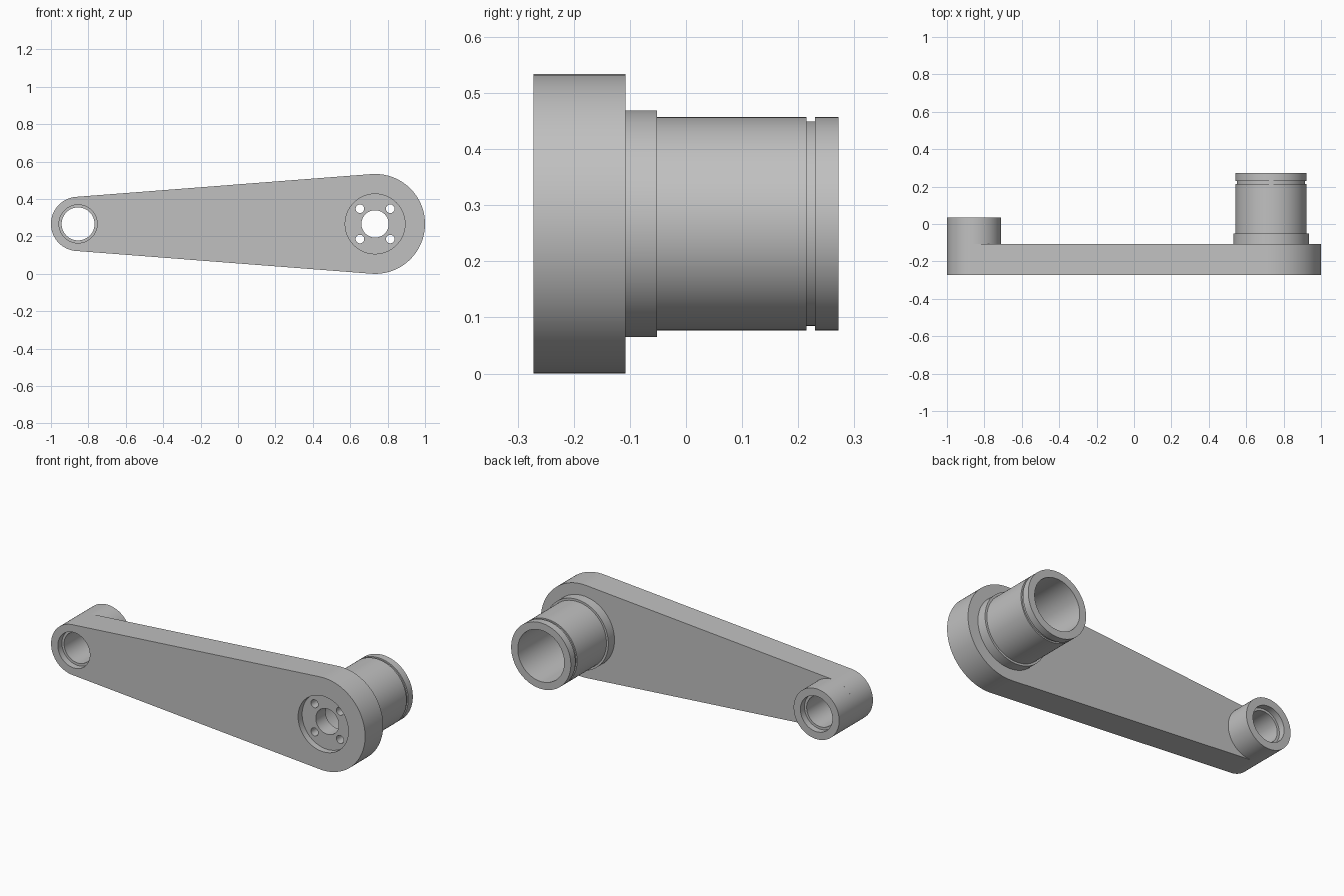
import bpy, bmesh, math
from mathutils import Matrix, Vector

if "Cube" in bpy.data.objects:
    bpy.data.objects.remove(bpy.data.objects["Cube"])

ZC = 0.267                       # height of both axes
BIG_X, BIG_R = 0.733, 0.267      # journal end of the arm
SMALL_X, SMALL_R = -0.855, 0.145  # boss end of the arm
FRONT, BACK = -0.272, -0.108     # arm thickness along y
SEG = 96

grey = bpy.data.materials.new("machined grey")
grey.diffuse_color = (0.53, 0.53, 0.53, 1)
grey.use_nodes = True
grey.node_tree.nodes["Principled BSDF"].inputs["Base Color"].default_value = grey.diffuse_color


def make_object(name, bm):
    bmesh.ops.recalc_face_normals(bm, faces=bm.faces)
    mesh = bpy.data.meshes.new(name)
    bm.to_mesh(mesh)
    bm.free()
    mesh.materials.append(grey)
    obj = bpy.data.objects.new(name, mesh)
    bpy.context.collection.objects.link(obj)
    return obj


def activate(obj):
    bpy.ops.object.select_all(action='DESELECT')
    obj.select_set(True)
    bpy.context.view_layer.objects.active = obj


def lathe(name, x, profile):
    """Turn (radius, y) points around the y axis line through x, ZC."""
    bm = bmesh.new()
    rings = []
    for r, y in profile:
        rings.append([bm.verts.new((x + r * math.cos(2 * math.pi * i / SEG), y,
                                    ZC + r * math.sin(2 * math.pi * i / SEG)))
                      for i in range(SEG)])
    for a, b in zip(rings, rings[1:]):
        for i in range(SEG):
            j = (i + 1) % SEG
            bm.faces.new((a[i], a[j], b[j], b[i]))
    return make_object(name, bm)


def drill(target, x, z, r, y0, y1, seg=SEG):
    """Cut a round hole along y and remove the cutter."""
    bm = bmesh.new()
    place = (Matrix.Translation((x, (y0 + y1) / 2, z))
             @ Matrix.Rotation(math.pi / 2, 4, 'X'))
    bmesh.ops.create_cone(bm, cap_ends=True, segments=seg, radius1=r, radius2=r,
                          depth=y1 - y0, matrix=place)
    cutter = make_object("hole_cutter", bm)
    cutter.hide_render = True
    activate(target)
    mod = target.modifiers.new("hole", 'BOOLEAN')
    mod.operation, mod.solver, mod.object = 'DIFFERENCE', 'EXACT', cutter
    bpy.ops.object.modifier_apply(modifier=mod.name)
    bpy.data.objects.remove(cutter, do_unlink=True)


# Tapered arm: two arcs joined by their common tangents
theta = math.acos(-(BIG_R - SMALL_R) / (BIG_X - SMALL_X))
outline = []
for cx, r, start, end in ((BIG_X, BIG_R, -theta, theta),
                          (SMALL_X, SMALL_R, theta, 2 * math.pi - theta)):
    for i in range(49):
        a = start + (end - start) * i / 48
        outline.append((cx + r * math.cos(a), ZC + r * math.sin(a)))
bm = bmesh.new()
face = bm.faces.new([bm.verts.new((x, FRONT, z)) for x, z in outline])
ext = bmesh.ops.extrude_face_region(bm, geom=[face])
bmesh.ops.translate(bm, vec=Vector((0, BACK - FRONT, 0)),
                    verts=[v for v in ext['geom'] if isinstance(v, bmesh.types.BMVert)])
arm = make_object("arm", bm)

# Holes in the arm: front recess, hollow journal bore, centre hole, bolt holes
drill(arm, BIG_X, ZC, 0.16, FRONT - 0.05, -0.235)
drill(arm, BIG_X, ZC, 0.148, -0.145, BACK + 0.05)
drill(arm, BIG_X, ZC, 0.073, -0.3, 0)
for sx in (-1, 1):
    for sz in (-1, 1):
        drill(arm, BIG_X + sx * 0.081, ZC + sz * 0.081, 0.023, -0.3, 0, 32)
# Boss bore with a wider front seat
drill(arm, SMALL_X, ZC, 0.088, -0.4, 0)
drill(arm, SMALL_X, ZC, 0.102, FRONT - 0.05, -0.235)

# Hollow journal with collar and retaining ring groove
journal = lathe("journal", BIG_X, [
    (0.202, BACK), (0.202, -0.052), (0.19, -0.052), (0.19, 0.215),
    (0.182, 0.215), (0.182, 0.23), (0.19, 0.23), (0.19, 0.272),
    (0.148, 0.272), (0.148, BACK)])

# Boss at the small end with a wider rear seat
boss = lathe("boss", SMALL_X, [
    (SMALL_R, BACK), (SMALL_R, 0.035), (0.102, 0.035),
    (0.102, -0.002), (0.088, -0.002), (0.088, BACK)])

# Recalculated normals face away from the solid; shade curved walls smooth
for obj in (arm, journal, boss):
    activate(obj)
    bpy.ops.object.shade_smooth_by_angle(angle=math.radians(30))
